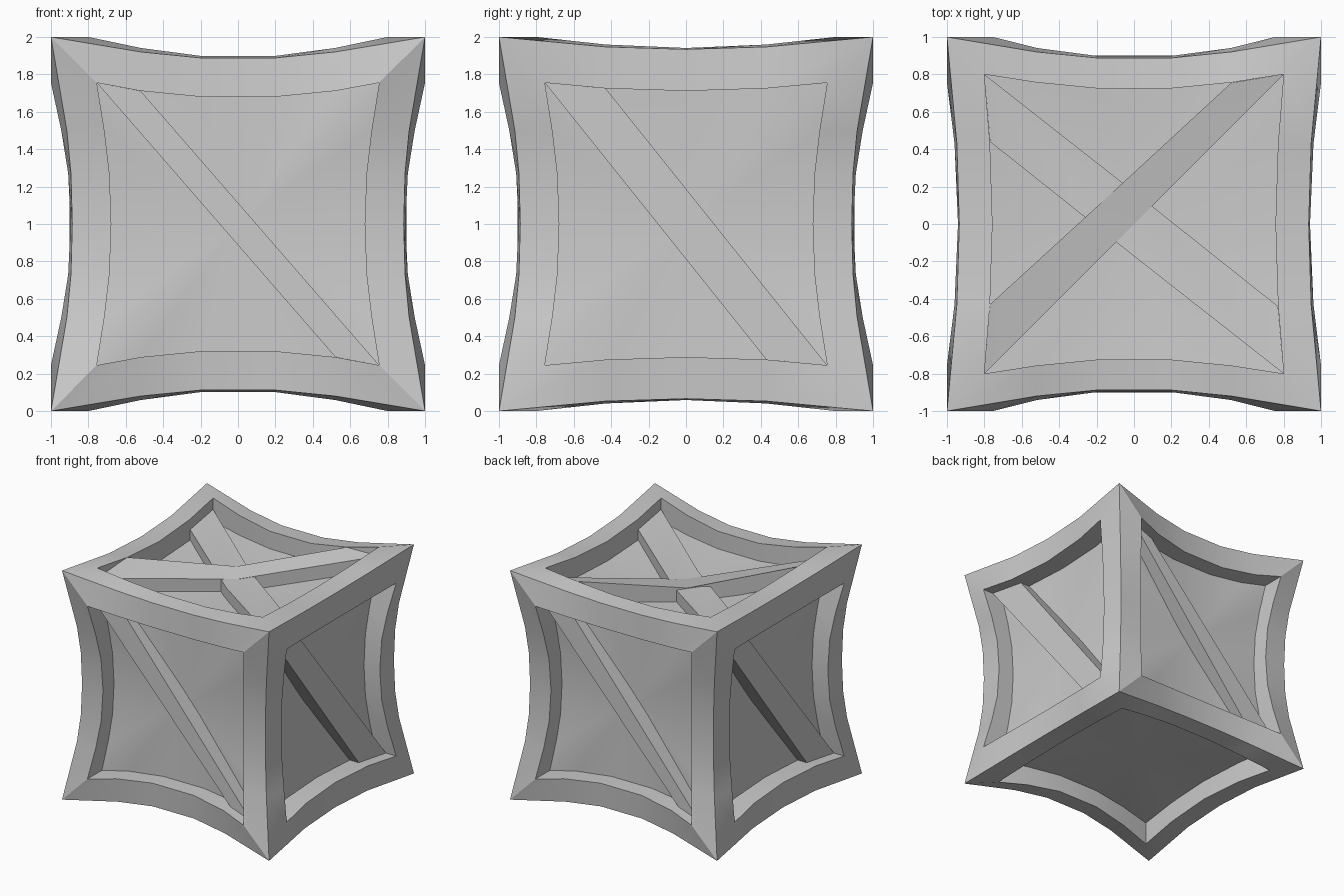
import bpy, bmesh

if "Cube" in bpy.data.objects:
    bpy.data.objects.remove(bpy.data.objects["Cube"])

# inward bow of the crate edges, per axis:
# distance from middle -> (dip of outer rim, dip of inner rim)
BOW = {
    "x": {-1: (0, 0), -.52: (.08, .064), -.2: (.112, .11),
          .2: (.112, .11), .52: (.08, .064), 1: (0, 0)},
    "y": {-1: (0, 0), -.43: (.053, .044), 0: (.066, .064),
          .43: (.053, .044), 1: (0, 0)},
    "z": {-1: (0, 0), -.5: (.085, .06), -.27: (.107, .1), 0: (.114, .114),
          .27: (.107, .1), .5: (.085, .06), 1: (0, 0)},
}

# local (u, v, outward n) -> world, axis names of u and v,
# half size of the opening, depth of the panel's middle
SIDES = {
    "front": (lambda u, v, n: (u, -n, v + 1), "x", "z", .755, .735),
    "right": (lambda u, v, n: (n, u, v + 1), "y", "z", .755, .745),
    "back": (lambda u, v, n: (-u, n, v + 1), "x", "z", .755, .735),
    "left": (lambda u, v, n: (-n, -u, v + 1), "y", "z", .755, .745),
    "top": (lambda u, v, n: (u, v, n + 1), "x", "y", .8, .70),
    "bottom": (lambda u, v, n: (u, -v, 1 - n), "x", "y", .8, .735),
}


def finish(bm, name):
    bmesh.ops.remove_doubles(bm, verts=bm.verts, dist=.0005)
    bmesh.ops.recalc_face_normals(bm, faces=bm.faces)
    mesh = bpy.data.meshes.new(name)
    bm.to_mesh(mesh)
    bm.free()
    ob = bpy.data.objects.new(name, mesh)
    bpy.context.collection.objects.link(ob)
    bpy.context.view_layer.objects.active = ob
    ob.select_set(True)
    bpy.ops.object.shade_smooth_by_angle(angle=.45)
    ob.select_set(False)


def add_side(bm, key):
    to_world, ua, va, c, middle = SIDES[key]
    rings = [[], [], []]
    # walk the four edges counter-clockwise: outer rim, inner rim, panel rim
    for k, axis in enumerate((ua, va, ua, va)):
        for s, (do, di) in list(BOW[axis].items())[:-1]:
            si = -c if s == -1 else s
            inner = -(c - .68 * di)
            pts = ((s, do - 1, 1 - do), (si, inner, 1 - .92 * di),
                   (si, inner, .8 - .5 * di))
            for ring, (a, b, n) in zip(rings, pts):
                for _ in range(k):
                    a, b = -b, a
                ring.append(bm.verts.new(to_world(a, b, n)))
    count = len(rings[0])
    mid = bm.verts.new(to_world(0, 0, middle))
    for i in range(count):
        j = (i + 1) % count
        for r0, r1 in zip(rings, rings[1:]):
            bm.faces.new((r0[i], r0[j], r1[j], r1[i]))
        bm.faces.new((rings[2][i], rings[2][j], mid))


def brace(name, key, sections, thick):
    # box beam running through pairs of (u, v, n) points
    to_world = SIDES[key][0]
    bm = bmesh.new()
    loops = []
    for p, q in sections:
        pts = (p, q, (q[0], q[1], q[2] - thick), (p[0], p[1], p[2] - thick))
        loops.append([bm.verts.new(to_world(*t)) for t in pts])
    for a, b in zip(loops, loops[1:]):
        for i in range(4):
            j = (i + 1) % 4
            bm.faces.new((a[i], a[j], b[j], b[i]))
    bm.faces.new(loops[0])
    bm.faces.new(loops[-1])
    finish(bm, name)


# crate shell: bowed frames with recessed panels
shell = bmesh.new()
for key in SIDES:
    add_side(shell, key)
finish(shell, "crate_shell")

# one diagonal brace on each upright side
for key in ("front", "right", "back", "left"):
    t, v, n = (.52, .711, .85) if key in ("front", "back") else (.43, .725, .865)
    brace(key + "_brace", key,
          [((-.755, .755, .9), (-t, v, n)), ((t, -v, n), (.755, -.755, .9))], .14)

# crossed, sagging braces on the top
brace("top_brace_upper", "top",
      [((-.8, -.8, .91), (-.77, -.43, .96)), ((0, 0, .812), (-.125, .16, .828)),
       ((.8, .8, .92), (.52, .755, .94))], .15)
brace("top_brace_lower", "top",
      [((-.8, .8, .9), (-.77, .44, .87)), ((-.01, .18, .81), (.01, -.18, .81)),
       ((.77, -.44, .87), (.8, -.8, .9))], .12)
